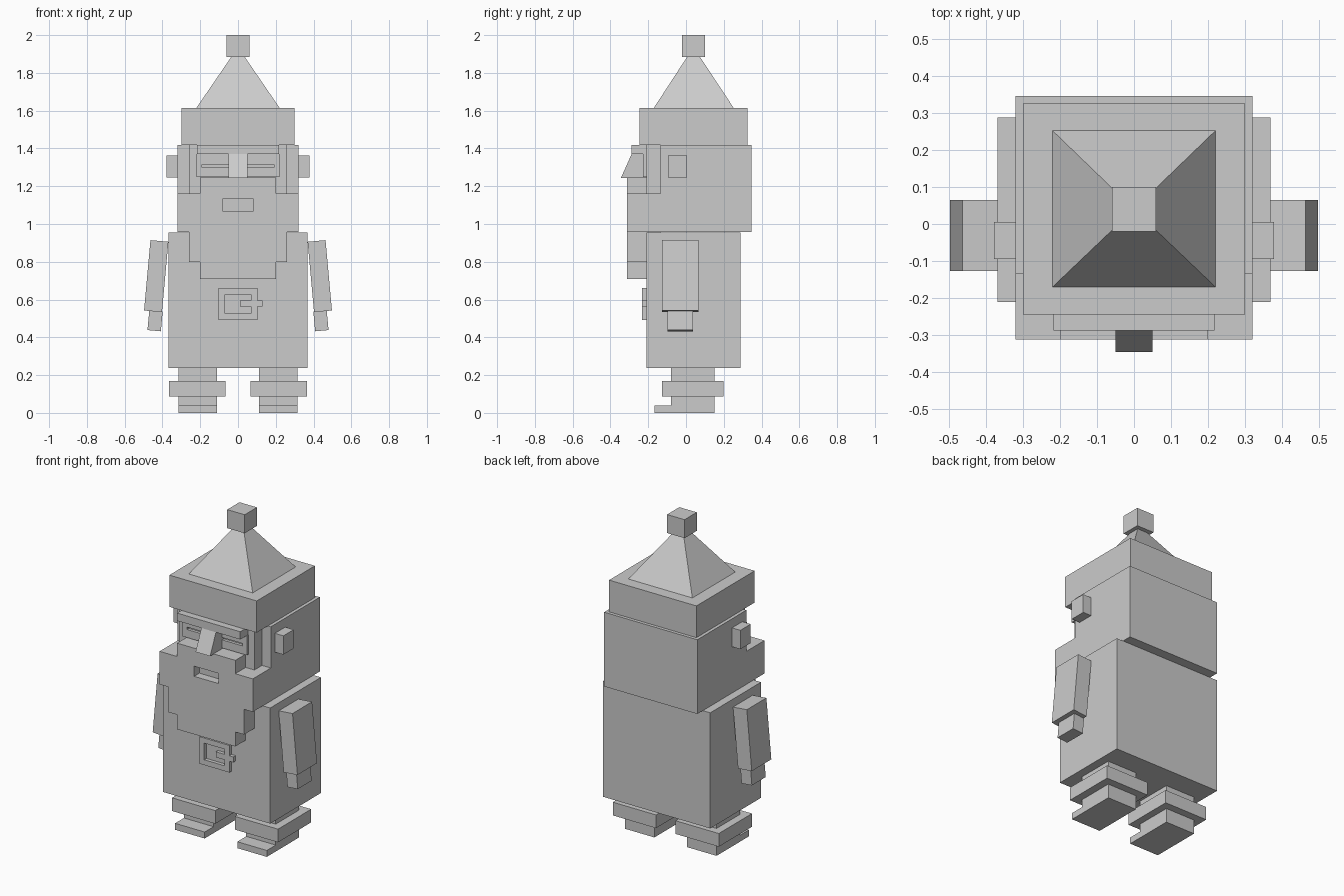
import bpy
import bmesh
from math import radians
from mathutils import Matrix, Vector

if "Cube" in bpy.data.objects:
    bpy.data.objects.remove(bpy.data.objects["Cube"], do_unlink=True)

COLOUR = (0.6, 0.6, 0.6, 1)
grey = bpy.data.materials.new("plain_grey")
grey.use_nodes = True
grey.diffuse_color = COLOUR
grey.node_tree.nodes["Principled BSDF"].inputs["Base Color"].default_value = COLOUR


def finish(name, bm):
    bmesh.ops.recalc_face_normals(bm, faces=bm.faces)
    mesh = bpy.data.meshes.new(name)
    bm.to_mesh(mesh)
    bm.free()
    mesh.materials.append(grey)
    obj = bpy.data.objects.new(name, mesh)
    bpy.context.collection.objects.link(obj)
    return obj


def box(name, x, y, z, tilt=0):
    """Box from (min, max) ranges, tilted about y through its centre."""
    centre = Vector([(a + b) / 2 for a, b in (x, y, z)])
    size = [b - a for a, b in (x, y, z)]
    bm = bmesh.new()
    bmesh.ops.create_cube(bm, size=1, matrix=Matrix.Translation(centre)
                          @ Matrix.Rotation(radians(tilt), 4, "Y")
                          @ Matrix.Diagonal((*size, 1)))
    return finish(name, bm)


def wide(name, half, y, z):
    return box(name, (-half, half), y, z)


def pair(name, x, y, z, tilt=0):
    box("left_" + name, x, y, z, tilt)
    box("right_" + name, (-x[1], -x[0]), y, z, -tilt)


def prism(name, outline, y):
    """Extrude an (x, z) outline between two depths."""
    bm = bmesh.new()
    face = bm.faces.new([bm.verts.new((px, y[0], pz)) for px, pz in outline])
    new = bmesh.ops.extrude_face_region(bm, geom=[face])["geom"]
    bmesh.ops.translate(bm, vec=(0, y[1] - y[0], 0),
                        verts=[v for v in new if isinstance(v, bmesh.types.BMVert)])
    return finish(name, bm)


# Body and head
wide("body", 0.368, (-0.21, 0.288), (0.237, 0.955))
wide("head", 0.32, (-0.135, 0.346), (0.957, 1.418))
wide("face", 0.26, (-0.21, -0.1), (1.1, 1.418))
pair("ear", (0.3, 0.378), (-0.095, 0.006), (1.245, 1.362))

# Stepped beard with a sunken mouth
half = [(0.2, 0.71), (0.2, 0.8), (0.26, 0.8), (0.26, 0.957),
        (0.32, 0.957), (0.32, 1.162), (0.2, 1.162), (0.2, 1.245)]
beard = prism("beard", half + [(-x, z) for x, z in reversed(half)], (-0.312, -0.135))
cutter = wide("mouth_cutter", 0.083, (-0.4, -0.26), (1.07, 1.133))
cutter.hide_render = True
cutter.hide_viewport = True
cut = beard.modifiers.new("mouth", "BOOLEAN")
cut.operation = "DIFFERENCE"
cut.solver = "EXACT"
cut.object = cutter

# Brow, narrow eyes and wedge nose
wide("brow", 0.217, (-0.288, -0.2), (1.37, 1.418))
EYE_Y = (-0.228, -0.2)
pair("upper_eyelid", (0.05, 0.22), EYE_Y, (1.315, 1.37))
pair("lower_eyelid", (0.05, 0.22), EYE_Y, (1.25, 1.3))
pair("eye_corner", (0.19, 0.22), EYE_Y, (1.3, 1.315))
nose = wide("nose", 0.05, (-0.288, -0.2), (1.243, 1.37))
for v in nose.data.vertices:
    if v.co.z < 1.3 and v.co.y < -0.25:
        v.co.y = -0.345

# Hat: brim, tapered crown and top block
wide("hat_brim", 0.3, (-0.245, 0.326), (1.418, 1.615))
crown = wide("hat_crown", 0.22, (-0.17, 0.252), (1.615, 1.885))
for v in crown.data.vertices:
    if v.co.z > 1.7:
        v.co.x *= 0.16
        v.co.y = 0.04 + (v.co.y - 0.041) * 0.16
wide("hat_tip", 0.06, (-0.02, 0.1), (1.885, 2.0))

# Belt buckle: an open frame with a tongue
BUCKLE_Y = (-0.232, -0.2)
for name, z in (("top", (0.628, 0.66)), ("bottom", (0.492, 0.525))):
    wide("buckle_" + name, 0.103, BUCKLE_Y, z)
pair("buckle_side", (0.07, 0.103), BUCKLE_Y, (0.525, 0.628))
box("buckle_tongue", (0.01, 0.13), BUCKLE_Y, (0.562, 0.596))

# Arms and hands, swung slightly outward
pair("arm", (0.3855, 0.4805), (-0.127, 0.065), (0.537, 0.911), -5.2)
pair("hand", (0.4035, 0.4745), (-0.098, 0.038), (0.435, 0.541), -5.2)

# Legs, trouser cuffs and feet
pair("leg", (0.112, 0.315), (-0.08, 0.15), (0.0, 0.237))
pair("cuff", (0.067, 0.364), (-0.127, 0.198), (0.088, 0.17))
pair("foot", (0.112, 0.315), (-0.167, 0.1), (0.0, 0.04))
